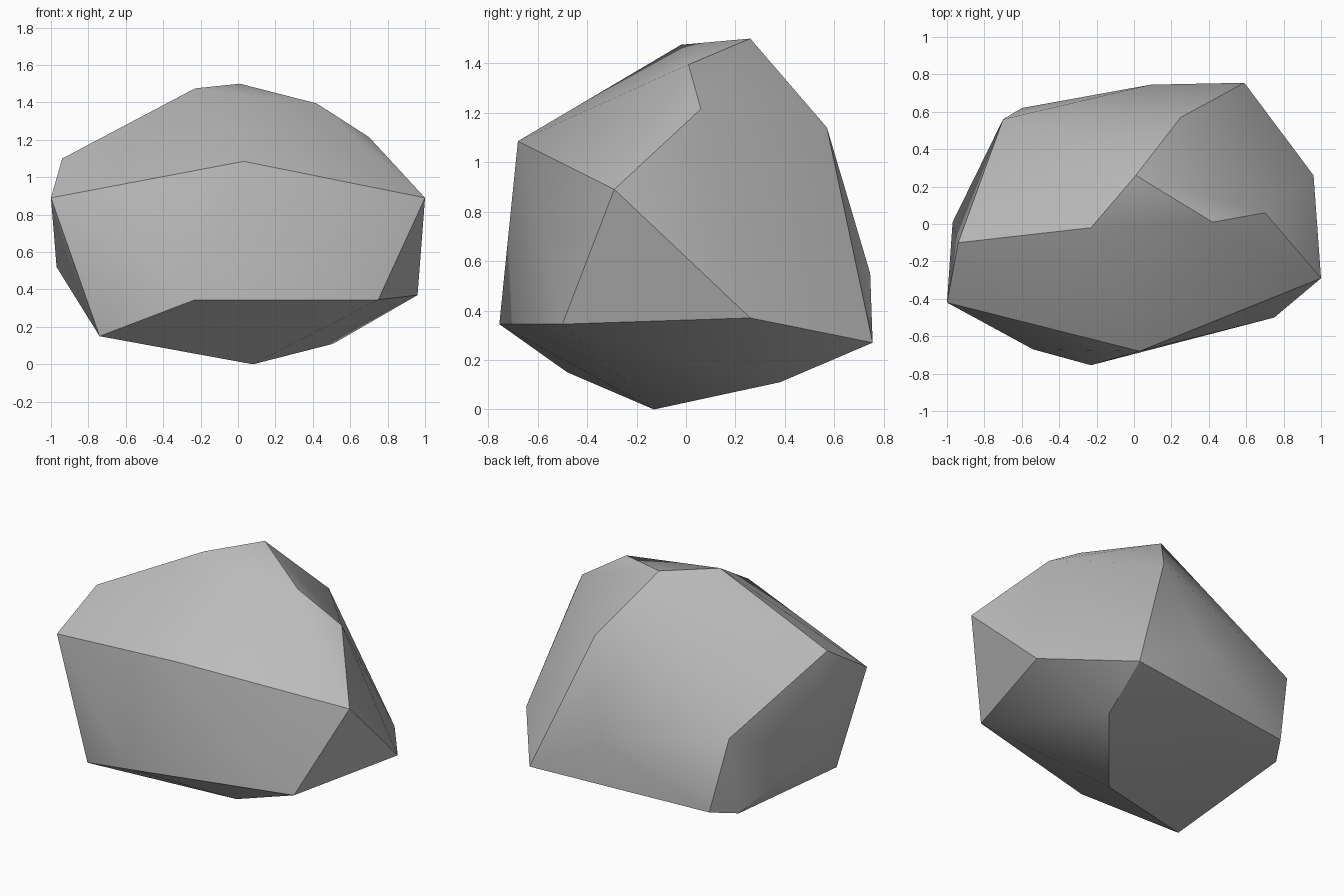
import bpy
import bmesh
import math

cube = bpy.data.objects.get("Cube")
if cube:
    bpy.data.objects.remove(cube, do_unlink=True)

# Plain stone colour
stone = bpy.data.materials.new("stone_grey")
stone.use_nodes = True
colour = (0.5, 0.5, 0.5, 1.0)
stone.diffuse_color = colour
stone.node_tree.nodes["Principled BSDF"].inputs["Base Color"].default_value = colour

# Corners of the boulder, grouped by height
crown = [(-.23, -.02, 1.475), (.01, .26, 1.5), (.42, .01, 1.395), (.7, .06, 1.215)]
shoulder = [(.03, -.68, 1.085), (1, -.29, .89), (-1, -.42, .89),
            (-.94, -.1, 1.1), (.25, .57, 1.14), (-.7, .56, .72)]
waist = [(-.54, -.67, .6), (-.97, .01, .52), (.09, .745, .55)]
skirt = [(-.23, -.755, .345), (.75, -.5, .345), (.96, .26, .37),
         (.59, .755, .27), (-.6, .62, .24)]
foot = [(-.74, -.48, .15), (-.7, .46, .2), (.51, .38, .11), (.08, -.13, 0)]

# Wrap the corners in a faceted shell
bm = bmesh.new()
for corner in crown + shoulder + waist + skirt + foot:
    bm.verts.new(corner)
bmesh.ops.convex_hull(bm, input=bm.verts)
bmesh.ops.recalc_face_normals(bm, faces=bm.faces)

mesh = bpy.data.meshes.new("boulder")
bm.to_mesh(mesh)
bm.free()
mesh.materials.append(stone)
boulder = bpy.data.objects.new("boulder", mesh)
bpy.context.collection.objects.link(boulder)

# Soft shading across shallow bends, crisp at hard edges
bpy.ops.object.select_all(action='DESELECT')
boulder.select_set(True)
bpy.context.view_layer.objects.active = boulder
bpy.ops.object.shade_smooth_by_angle(angle=math.radians(30))
